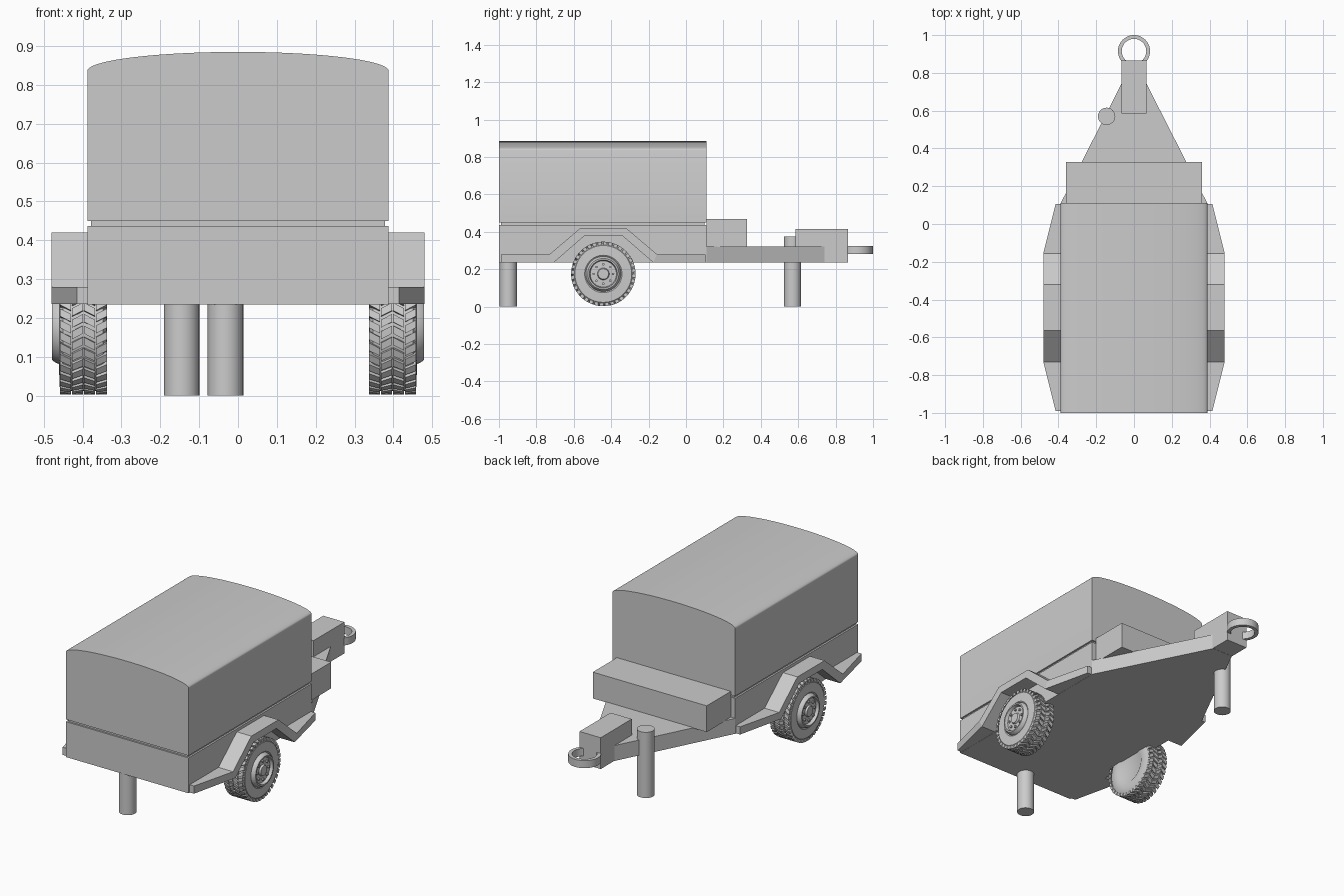
import bpy, bmesh, math
from mathutils import Vector

cube = bpy.data.objects.get("Cube")
if cube:
    bpy.data.objects.remove(cube, do_unlink=True)

grey = bpy.data.materials.new("light_grey")
GREY = (0.6, 0.6, 0.6, 1)
grey.diffuse_color = GREY
grey.use_nodes = True
grey.node_tree.nodes["Principled BSDF"].inputs["Base Color"].default_value = GREY


def finish(bm, name, smooth=False, mirror=False):
    bmesh.ops.recalc_face_normals(bm, faces=bm.faces)
    mesh = bpy.data.meshes.new(name)
    bm.to_mesh(mesh)
    bm.free()
    mesh.materials.append(grey)
    obj = bpy.data.objects.new(name, mesh)
    bpy.context.collection.objects.link(obj)
    if mirror:
        obj.modifiers.new("Mirror", "MIRROR").use_clip = False
    if smooth:
        bpy.ops.object.select_all(action="DESELECT")
        obj.select_set(True)
        bpy.context.view_layer.objects.active = obj
        bpy.ops.object.shade_smooth_by_angle(angle=math.radians(35))
    return obj


def prism(name, points, step, **kw):
    """Extrude a closed outline along the vector step."""
    bm = bmesh.new()
    face = bm.faces.new([bm.verts.new(p) for p in points])
    new = bmesh.ops.extrude_face_region(bm, geom=[face])["geom"]
    bmesh.ops.translate(bm, vec=step, verts=[v for v in new if isinstance(v, bmesh.types.BMVert)])
    return finish(bm, name, **kw)


def box(name, hx, y0, y1, z0, z1):
    return prism(name, [(-hx, y0, z0), (hx, y0, z0), (hx, y1, z0), (-hx, y1, z0)], (0, 0, z1 - z0))


def post(name, x, y, z1, r=0.046):
    ring = [2 * math.pi * i / 24 for i in range(24)]
    return prism(name, [(x + r * math.cos(a), y + r * math.sin(a), 0) for a in ring], (0, 0, z1), smooth=True)


# Body: lower tub, recessed seam and arched canopy
BACK, NOSE, HALF = -1.0, 0.11, 0.388
box("lower_body", HALF, BACK, NOSE, 0.235, 0.437)
box("seam", HALF - 0.01, BACK + 0.01, NOSE - 0.01, 0.435, 0.452)
arch = [math.pi * i / 40 for i in range(41)]
outline = [(HALF * math.cos(a), BACK, 0.836 + 0.049 * math.sin(a)) for a in arch]
outline += [(-HALF, BACK, 0.45), (HALF, BACK, 0.45)]
prism("canopy", outline, (0, NOSE - BACK, 0), smooth=True)

# Drawbar deck, storage box and coupling
deck = [(HALF, NOSE), (0.065, 0.745), (-0.065, 0.745), (-HALF, NOSE)]
prism("drawbar_deck", [(x, y, 0.235) for x, y in deck], (0, 0, 0.088))
box("storage_box", 0.36, NOSE, 0.327, 0.32, 0.47)
box("coupling_block", 0.067, 0.585, 0.865, 0.236, 0.415)

# Tow ring with a rectangular section
bm = bmesh.new()
section = [bm.verts.new((r, 0, z)) for r, z in ((0.065, 0.282), (0.085, 0.282), (0.085, 0.325), (0.065, 0.325))]
edges = [bm.edges.new((section[i], section[(i + 1) % 4])) for i in range(4)]
bmesh.ops.spin(bm, geom=section + edges, cent=(0, 0, 0), axis=(0, 0, 1), angle=2 * math.pi, steps=40, use_merge=True)
bmesh.ops.remove_doubles(bm, verts=bm.verts, dist=1e-4)
bmesh.ops.translate(bm, vec=(0, 0.915, 0), verts=bm.verts)
finish(bm, "tow_ring", smooth=True)

# Support legs
post("front_support_leg", -0.145, 0.57, 0.375)
post("rear_support_leg", -0.032, -0.95, 0.24)

# Fenders: angled strips narrowing towards both ends
top = [(-0.99, 0.28), (-0.73, 0.28), (-0.565, 0.42), (-0.32, 0.42), (-0.155, 0.28), (0.105, 0.28)]
low = [(-0.99, 0.236), (-0.707, 0.236), (-0.545, 0.377), (-0.338, 0.377), (-0.175, 0.236), (0.105, 0.236)]
bm = bmesh.new()
rows = []
for i, (t, l) in enumerate(zip(top, low)):
    out = 0.415 if i in (0, 5) else 0.48
    rows.append([bm.verts.new((x, y, z)) for x, (y, z) in ((0.38, l), (out, l), (out, t), (0.38, t))])
for a, b in zip(rows, rows[1:]):
    for i in range(4):
        j = (i + 1) % 4
        bm.faces.new((a[i], a[j], b[j], b[i]))
bm.faces.new(rows[0])
bm.faces.new(rows[-1])
finish(bm, "fenders", mirror=True)

# Wheels: lathed tyre and rim
AXLE = Vector((0, -0.442, 0.175))
profile = [(0, 0.343), (0.09, 0.343), (0.1, 0.337), (0.15, 0.339), (0.163, 0.348), (0.163, 0.45),
           (0.152, 0.459), (0.1, 0.461), (0.094, 0.457), (0.091, 0.468), (0.083, 0.479), (0.075, 0.479),
           (0.07, 0.462), (0.032, 0.464), (0.028, 0.474), (0, 0.474)]
bm = bmesh.new()
verts = [bm.verts.new((x, 0, r)) for r, x in profile]
edges = [bm.edges.new(pair) for pair in zip(verts, verts[1:])]
bmesh.ops.spin(bm, geom=verts + edges, cent=(0, 0, 0), axis=(1, 0, 0), angle=2 * math.pi, steps=48, use_merge=True)
bmesh.ops.remove_doubles(bm, verts=bm.verts, dist=1e-4)
bmesh.ops.translate(bm, vec=AXLE, verts=bm.verts)
finish(bm, "wheels", smooth=True, mirror=True)


def around(x, r, a):
    return AXLE + Vector((x, r * math.sin(a), r * math.cos(a)))


def block(bm, corners, r0, r1):
    """Raised tread block over four (x, angle) corners."""
    lo = [bm.verts.new(around(x, r0, a)) for x, a in corners]
    hi = [bm.verts.new(around(x, r1, a)) for x, a in corners]
    bm.faces.new(hi)
    for i in range(4):
        j = (i + 1) % 4
        bm.faces.new((lo[i], lo[j], hi[j], hi[i]))


# Chevron tread in four columns of slanted blocks
COUNT = 36
pitch = 2 * math.pi / COUNT
bm = bmesh.new()
for n in range(COUNT):
    for col in range(4):
        x0 = 0.337 + col * 0.031
        x1 = x0 + 0.0285
        a = (n + 0.5 * (col // 2)) * pitch
        lean = 0.5 * pitch * (1 if col % 2 else -1)
        wide = 0.68 * pitch
        block(bm, [(x0, a), (x1, a + lean), (x1, a + lean + wide), (x0, a + wide)], 0.155, 0.1725)
finish(bm, "tyre_treads", mirror=True)

# Wheel nuts
bm = bmesh.new()
for n in range(8):
    a = 2 * math.pi * n / 8
    hexagon = [around(0.46, 0.052, a) + Vector((0, 0.007 * math.cos(k * math.pi / 3), 0.007 * math.sin(k * math.pi / 3)))
               for k in range(6)]
    face = bm.faces.new([bm.verts.new(p) for p in hexagon])
    new = bmesh.ops.extrude_face_region(bm, geom=[face])["geom"]
    bmesh.ops.translate(bm, vec=(0.012, 0, 0), verts=[v for v in new if isinstance(v, bmesh.types.BMVert)])
finish(bm, "wheel_nuts", mirror=True)
